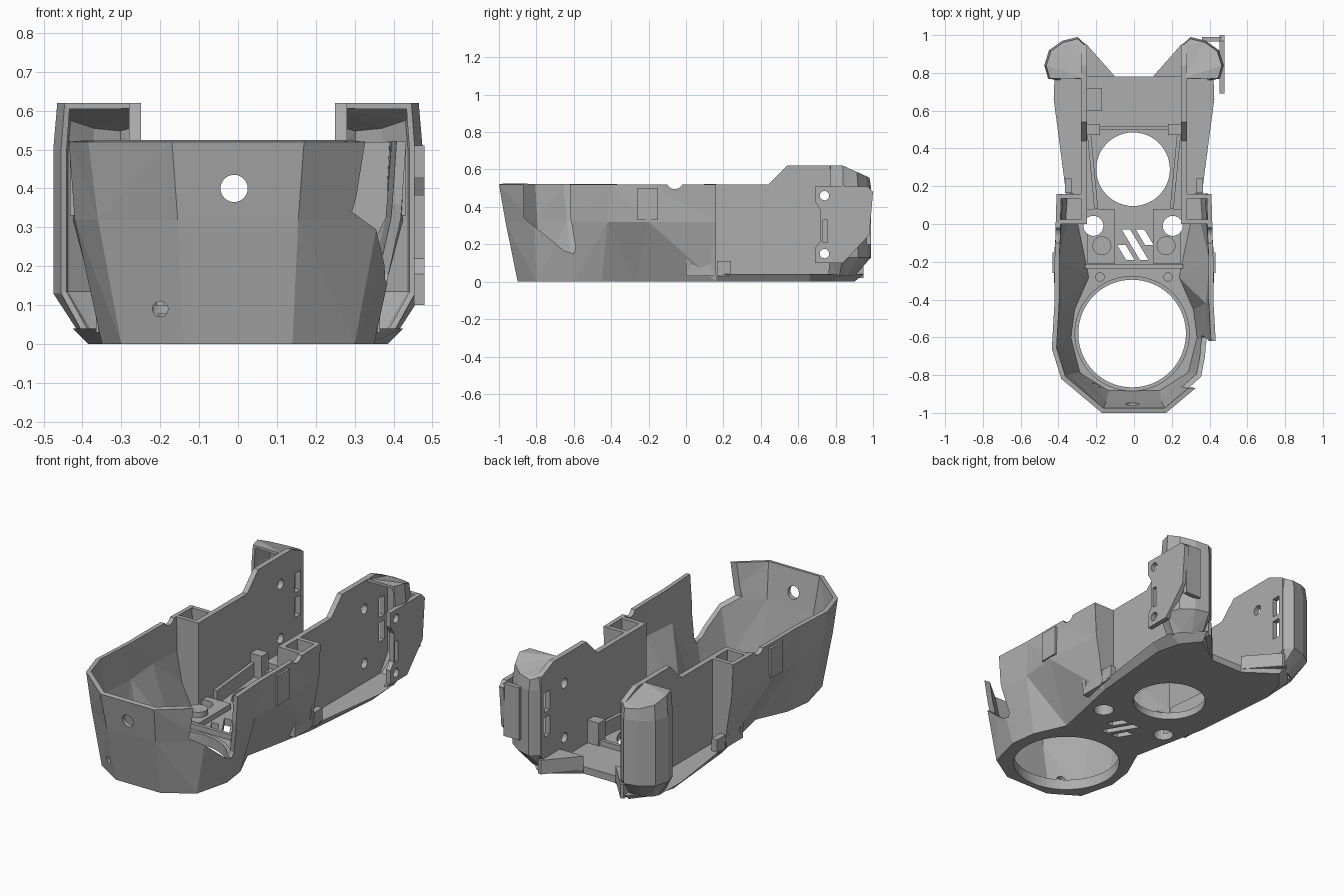
import bpy, bmesh, math
from mathutils import Vector

cube = bpy.data.objects.get("Cube")
if cube:
    bpy.data.objects.remove(cube)

grey = bpy.data.materials.new("plain_grey")
grey.use_nodes = True
grey.diffuse_color = (0.42, 0.42, 0.42, 1)
grey.node_tree.nodes["Principled BSDF"].inputs["Base Color"].default_value = grey.diffuse_color


def finish(name, bm, recalc=True):
    if recalc:
        bmesh.ops.recalc_face_normals(bm, faces=bm.faces)
    mesh = bpy.data.meshes.new(name)
    bm.to_mesh(mesh)
    bm.free()
    mesh.materials.append(grey)
    ob = bpy.data.objects.new(name, mesh)
    bpy.context.scene.collection.objects.link(ob)
    return ob


def prism(name, pts, axis, a, b):
    """Extrude a 2D outline along an axis from a to b."""
    place = {"x": lambda p, h: (h, p[0], p[1]),
             "y": lambda p, h: (p[0], h, p[1]),
             "z": lambda p, h: (p[0], p[1], h)}[axis]
    bm = bmesh.new()
    lo = [bm.verts.new(place(p, a)) for p in pts]
    hi = [bm.verts.new(place(p, b)) for p in pts]
    bm.faces.new(lo)
    bm.faces.new(hi)
    for i in range(len(pts)):
        j = (i + 1) % len(pts)
        bm.faces.new((lo[i], lo[j], hi[j], hi[i]))
    return finish(name, bm)


def box(name, x0, x1, y0, y1, z0, z1):
    return prism(name, [(x0, y0), (x1, y0), (x1, y1), (x0, y1)], "z", z0, z1)


def disc(cx, cy, r, n=32):
    return [(cx + r * math.cos(2 * math.pi * i / n), cy + r * math.sin(2 * math.pi * i / n))
            for i in range(n)]


def loft_rows(bm, rows, flip=False, closed=False):
    """Skin rows of points, return the rows of vertices."""
    vs = [[bm.verts.new(p) for p in row] for row in rows]
    n = len(rows[0])
    for lo, hi in zip(vs, vs[1:]):
        for i in range(n if closed else n - 1):
            j = (i + 1) % n
            quad = [lo[i], lo[j], hi[j], hi[i]]
            bm.faces.new(quad[::-1] if flip else quad)
    return vs


def bake(ob):
    deps = bpy.context.evaluated_depsgraph_get()
    mesh = bpy.data.meshes.new_from_object(ob.evaluated_get(deps))
    ob.modifiers.clear()
    ob.data = mesh


def thicken(ob, t):
    mod = ob.modifiers.new("thickness", "SOLIDIFY")
    mod.thickness = t
    mod.offset = -1
    mod.use_even_offset = True
    bake(ob)


def cut(targets, cutter):
    for ob in targets:
        mod = ob.modifiers.new("cut", "BOOLEAN")
        mod.operation = "DIFFERENCE"
        mod.solver = "EXACT"
        mod.object = cutter
        bake(ob)
    bpy.data.objects.remove(cutter)


def both_ways(half):
    return [(-x, y) for x, y in reversed(half)] + list(half)


# Floor slab with a flared rear ledge
floor_low = [(.14, -.9), (.30, -.8), (.35, -.6), (.33, -.45), (.25, -.27),
             (.34, .16), (.385, .66), (.35, .8), (.27, .9), (.10, .78)]
floor_high = [(.13, -.89), (.30, -.79), (.35, -.6), (.33, -.45), (.25, -.27),
              (.36, .165), (.425, .66), (.42, .8), (.28, .95), (.10, .78)]
bm = bmesh.new()
rows = loft_rows(bm, [[(x, y, z) for x, y in both_ways(half)]
                      for half, z in ((floor_low, 0), (floor_high, .04))], closed=True)
for row in rows:
    bm.faces.new(row)
floor = finish("floor", bm)

# Faceted front shell
shell_mid = [(.155, -.965), (.36, -.81), (.42, -.64), (.405, -.42), (.425, -.2), (.40, .16)]
shell_top = [(.17, -1), (.385, -.82), (.435, -.66), (.42, -.4), (.42, -.19), (.41, .16)]
bm = bmesh.new()
loft_rows(bm, [[(x, y, z) for x, y in both_ways(half)]
               for half, z in ((floor_low[:6], 0), (shell_mid, .32), (shell_top, .52))])
bmesh.ops.triangulate(bm, faces=bm.faces)
shell = finish("front_shell", bm, recalc=False)
thicken(shell, .025)

# Side opening, round front hole, small drain hole and rim notch
side_opening = [(-.87, .6), (-.865, .34), (-.65, .165), (-.6, .15), (-.59, .18), (-.62, .36), (-.62, .6)]
cut([shell], prism("opening_cutter", side_opening, "x", .2, .6))
cut([shell], prism("front_hole_cutter", disc(-.01, .40, .035), "y", -1.1, -.8))
cut([shell], prism("drain_cutter", disc(-.2, .09, .02, 16), "y", -1.1, -.75))
cut([shell], prism("notch_cutter", disc(-.06, .54, .045, 24), "x", -.6, .6))

wall_side = [(0, .03), (.88, .03), (.95, .12), (.95, .57), (.84, .62), (.54, .62), (.44, .52), (0, .52)]
cross = [(.26, .03), (.355, .03), (.395, .32), (.405, .52), (.26, .52)]
ear_out = [(.455, .77), (.475, .84), (.45, .92), (.38, .97), (.30, .99), (.255, .95)]
ear_low = [(.40, .76), (.41, .82), (.39, .86), (.34, .89), (.28, .90), (.255, .88)]

floor_parts = [floor]
for s, side in ((1, "left"), (-1, "right")):
    # Long inner wall with screw holes and rear slots
    wall = prism(side + "_inner_wall", wall_side, "x", s * .25, s * .28)
    for z in (.46, .15):
        cut([wall], prism("screw_cutter", disc(.74, z, .028, 20), "x", s * .2, s * .35))
    for z in (.22, .36):
        cut([wall], box("slot_cutter", s * .2, s * .35, .87, .92, z, z + .11))

    # Pocket walls between shell and inner wall
    for y, label in ((0, "front"), (.135, "rear")):
        prism(f"{side}_pocket_{label}", [(s * x, z) for x, z in cross], "y", y, y + .025)
    box(side + "_pocket_base", s * .25, s * .36, 0, .15, .03, .2)

    # Curved rear ear, open towards the front
    bm = bmesh.new()
    hub = Vector((.27, .8))
    crown = [hub + (Vector(p) - hub) * .95 for p in ear_out]
    levels = [[(s * x, y, z) for x, y in pts]
              for pts, z in ((ear_low, .03), (ear_out, .13), (ear_out, .5))]
    levels.append([(s * p.x, p.y, .62 - max(0, p.y - .84) * .45) for p in crown])
    rows = loft_rows(bm, levels, flip=s < 0)
    cap = rows[-1] + [bm.verts.new((s * .255, .77, .62))]
    bm.faces.new(cap if s > 0 else cap[::-1])
    bmesh.ops.triangulate(bm, faces=bm.faces)
    ear = finish(side + "_rear_ear", bm, recalc=False)
    thicken(ear, .015)

    # Low gusset behind the floor edge
    prism(side + "_rear_gusset", [(s * .10, .78), (s * .25, .95), (s * .27, .95), (s * .27, .78)],
          "z", .02, .1)

    # Platform with boss, slanted rail, corner tab and ledge tab
    floor_parts.append(box(side + "_platform", s * .10, s * .25, -.21, .08, .03, .07))
    prism(side + "_boss", disc(s * .17, -.115, .05, 24), "z", .06, .1)
    prism(side + "_post", disc(s * .18, -.28, .025, 16), "z", .03, .08)
    prism(side + "_rail", [(s * .19, .08), (s * .21, .08), (s * .25, .5), (s * .23, .5)], "z", .03, .12)
    box(side + "_corner_tab", s * .18, s * .25, .47, .53, .03, .17)
    box(side + "_ledge_tab", s * .33, s * .365, .165, .24, .03, .11)

    # Raised clip on the shell flank
    box(side + "_flank_clip", s * .40, s * .432, -.26, -.15, .33, .5)

# Cross bars on the floor
box("rear_cross_bar", -.23, .23, .5, .52, .03, .07)
box("middle_cross_bar", -.26, .26, -.235, -.215, .03, .07)
box("right_rear_box", -.25, -.17, .6, .72, .03, .07)

# Round openings and slanted vents through the floor
for x, y, r, n in ((-.01, -.58, .285, 64), (-.005, .29, .195, 48), (.205, -.01, .053, 24), (-.215, -.01, .053, 24)):
    cut(floor_parts, prism("round_cutter", disc(x, y, r, n), "z", -.1, .2))
for x, y0, y1 in ((-.09, -.19, -.11), (-.065, -.19, -.03), (.01, -.11, -.03)):
    run = (y1 - y0) * .6
    vent = [(x, y1), (x + .045, y1), (x + .045 + run, y0), (x + run, y0)]
    cut([floor], prism("vent_cutter", vent, "z", -.1, .2))

# Rim ring around the large opening
ring = prism("large_opening_rim", disc(-.01, -.58, .305, 64), "z", .03, .06)
cut([ring], prism("rim_cutter", disc(-.01, -.58, .285, 64), "z", -.1, .2))

# Mounting plate on the left ear, with screw holes and a slot
plate_side = [(.69, .10), (.84, .10), (.98, .25), (1.0, .48), (.97, .51), (.69, .51),
              (.69, .43), (.72, .38), (.72, .22), (.69, .18)]
plate = prism("left_mounting_plate", plate_side, "x", .452, .48)
for z in (.46, .15):
    cut([plate], prism("plate_hole_cutter", disc(.74, z, .025, 20), "x", .4, .55))
cut([plate], box("plate_slot_cutter", .4, .55, .732, .757, .21, .33))
box("left_plate_return", .36, .46, .965, .99, .2, .5)
